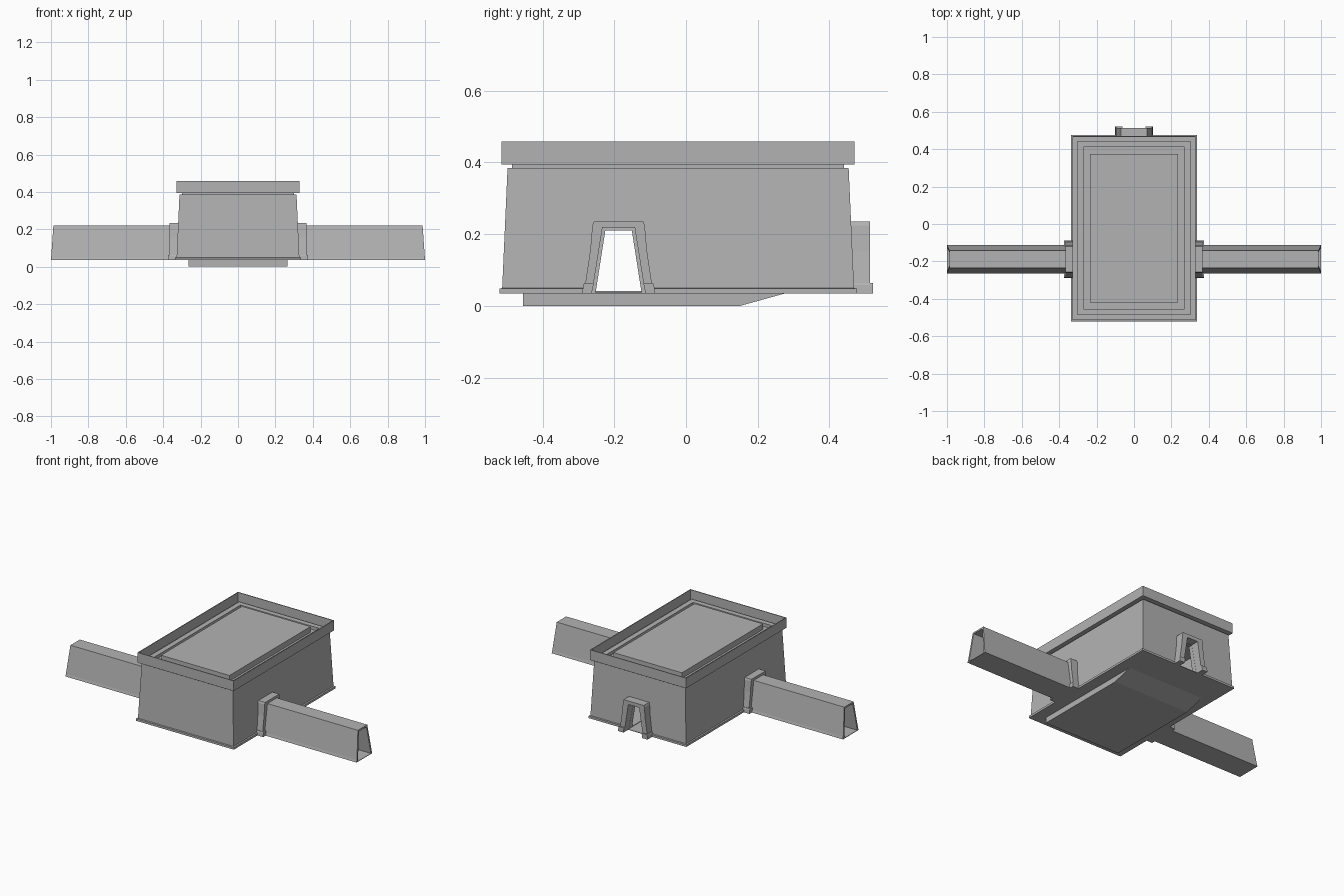
import bpy, bmesh, math
from mathutils import Matrix

cube = bpy.data.objects.get("Cube")
if cube:
    bpy.data.objects.remove(cube, do_unlink=True)

grey = bpy.data.materials.new("plain grey")
grey.use_nodes = True
grey.diffuse_color = (0.45, 0.45, 0.45, 1)
grey.node_tree.nodes["Principled BSDF"].inputs["Base Color"].default_value = grey.diffuse_color

CENTRE_Y = -0.022     # middle of the building
LONGER = 0.1625       # how much longer than wide it is, per half
TUNNEL_Y = -0.188     # line of the side passages


def loft(name, rings, matrix=Matrix(), closed=False):
    """Join matching rings of points; cap the ends, or close into a tube."""
    bm = bmesh.new()
    loops = [[bm.verts.new(p) for p in ring] for ring in rings]
    n = len(loops[0])
    pairs = list(zip(loops, loops[1:]))
    if closed:
        pairs.append((loops[-1], loops[0]))
    else:
        bm.faces.new(loops[0])
        bm.faces.new(loops[-1])
    for a, b in pairs:
        for i in range(n):
            j = (i + 1) % n
            bm.faces.new((a[i], a[j], b[j], b[i]))
    bmesh.ops.recalc_face_normals(bm, faces=bm.faces)
    mesh = bpy.data.meshes.new(name)
    bm.to_mesh(mesh)
    bm.free()
    mesh.transform(matrix)
    mesh.materials.append(grey)
    ob = bpy.data.objects.new(name, mesh)
    bpy.context.collection.objects.link(ob)
    return ob


def rect(h, z):
    return [(sx * h, CENTRE_Y + sy * (h + LONGER), z)
            for sx, sy in ((-1, -1), (1, -1), (1, 1), (-1, 1))]


def stack(name, steps):
    return loft(name, [rect(h, z) for h, z in steps])


def mirrored(half):
    """Full outline from the points of its right half, bottom to top."""
    return half + [(-u, z) for u, z in reversed(half)]


def prism(name, outline, start, end, matrix=Matrix()):
    return loft(name, [[(d, u, z) for u, z in outline] for d in (start, end)], matrix)


def cut(target, cutter):
    mod = target.modifiers.new("cut", 'BOOLEAN')
    mod.operation = 'DIFFERENCE'
    mod.solver = 'EXACT'
    mod.object = cutter
    bpy.context.view_layer.update()
    baked = bpy.data.meshes.new_from_object(
        target.evaluated_get(bpy.context.evaluated_depsgraph_get()))
    target.modifiers.clear()
    target.data = baked
    bpy.data.objects.remove(cutter, do_unlink=True)


# Outlines shared by passages and doorways
opening = mirrored([(0.064, 0.038), (0.037, 0.21)])
passage_outer = mirrored([(0.077, 0.035), (0.073, 0.05), (0.046, 0.22)])
passage_inner = mirrored([(0.064, 0.038), (0.062, 0.05), (0.037, 0.21)])
arch_half = [(0.094, 0.055), (0.079, 0.155), (0.073, 0.225), (0.069, 0.235)]
arch = [(0.062, 0.055)] + mirrored(arch_half) + [(-0.062, 0.055), (-0.037, 0.213), (0.037, 0.213)]
foot = [(0.064, 0.035), (0.101, 0.035), (0.099, 0.058), (0.096, 0.064), (0.061, 0.064)]

# Main hall: tapered walls on a base flange, hollow inside
hall = stack("hall_walls", [(0.336, 0.035), (0.336, 0.048), (0.328, 0.05), (0.313, 0.385)])
cut(hall, stack("cavity_cutter", [(0.305, 0.042), (0.295, 0.365)]))

# Roof: neck, parapet, inner kerb, groove and raised panel
stack("roof", [(0.3, 0.38), (0.3, 0.395), (0.33, 0.395), (0.33, 0.458),
               (0.325, 0.458), (0.325, 0.398), (0.302, 0.398), (0.302, 0.415),
               (0.27, 0.415), (0.27, 0.395), (0.235, 0.395), (0.235, 0.43)])

# Foundation with a sloped rear end
prism("foundation", [(-0.455, 0.036), (-0.455, 0), (0.15, 0), (0.28, 0.036)], -0.265, 0.265)

# Doorways: one on each side, one at the rear
doorways = {
    "left": Matrix.Translation((0, TUNNEL_Y, 0)),
    "right": Matrix.Translation((0, TUNNEL_Y, 0)) @ Matrix.Rotation(math.pi, 4, 'Z'),
    "rear": Matrix.Translation((0, 0.147, 0)) @ Matrix.Rotation(math.pi / 2, 4, 'Z'),
}
for side, place in doorways.items():
    cut(hall, prism("opening_cutter", opening, 0.2, 0.4, place))
    prism(side + "_door_frame", arch, 0.29, 0.366, place)
    for end, s in (("a", 1), ("b", -1)):
        prism(side + "_frame_foot_" + end, [(s * u, z) for u, z in foot], 0.29, 0.375, place)


# Side passages: open tubes with slightly raked ends
def end_ring(outline):
    return [(1.0 - 0.07 * (z - 0.035), u, z) for u, z in outline]


def near_ring(outline):
    return [(0.315, u, z) for u, z in outline]


for side in ("left", "right"):
    loft(side + "_passage",
         [near_ring(passage_outer), end_ring(passage_outer),
          end_ring(passage_inner), near_ring(passage_inner)],
         doorways[side], closed=True)
